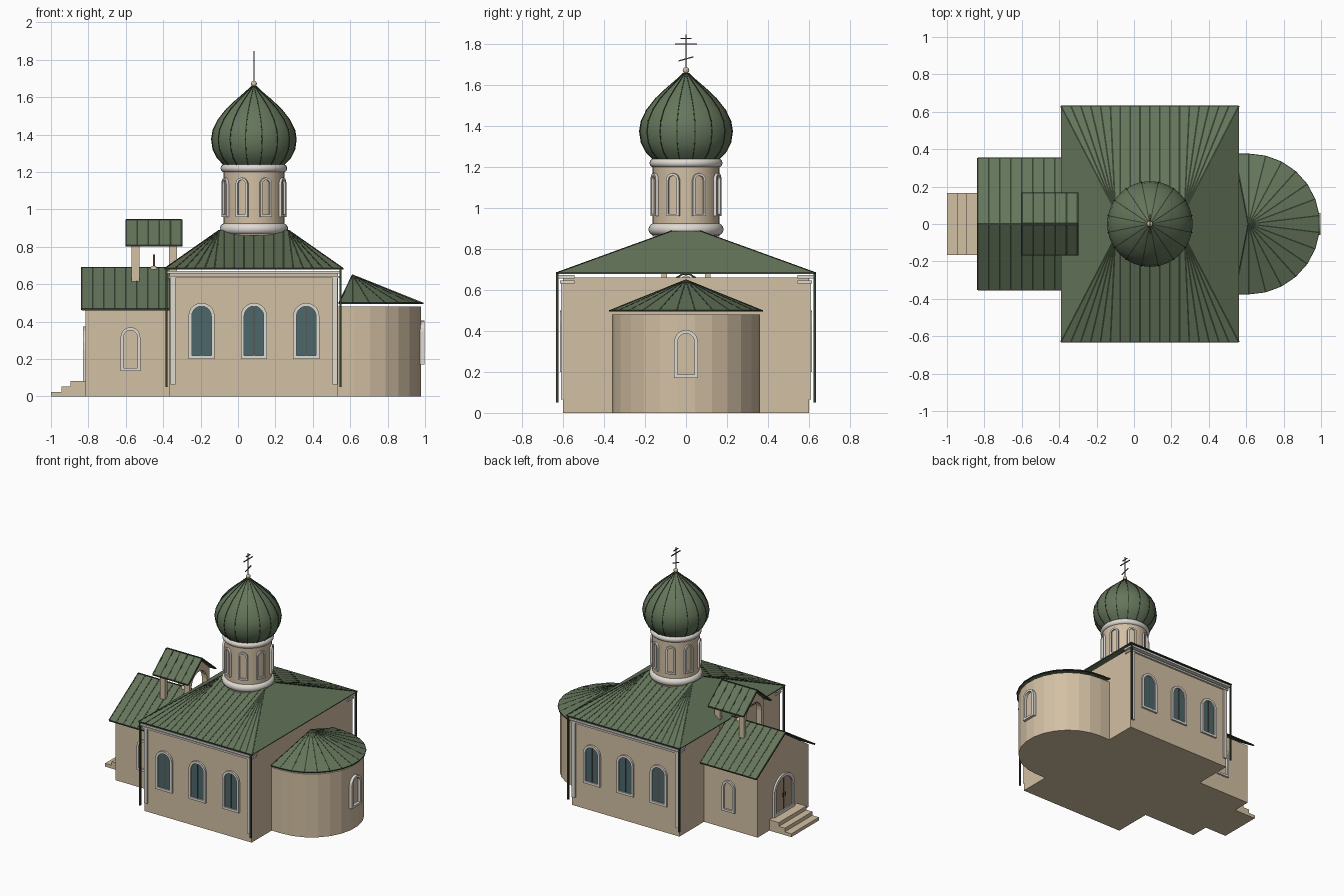
import bpy, bmesh
from math import sin, cos, pi, radians
from mathutils import Vector, Matrix

if "Cube" in bpy.data.objects:
    bpy.data.objects.remove(bpy.data.objects["Cube"])


def material(name, rgb):
    m = bpy.data.materials.new(name)
    m.use_nodes = True
    m.diffuse_color = (*rgb, 1)
    m.node_tree.nodes["Principled BSDF"].inputs["Base Color"].default_value = (*rgb, 1)
    return m


WALL = material("beige plaster", (0.65, 0.525, 0.37))
GREEN = material("green roof", (0.13, 0.18, 0.105))
SEAM = material("dark green seam", (0.035, 0.05, 0.028))
WHITE = material("white trim", (0.74, 0.70, 0.65))
GLASS = material("blue glass", (0.075, 0.135, 0.148))
IRON = material("dark iron", (0.11, 0.075, 0.05))
WOOD = material("door wood", (0.42, 0.32, 0.22))


def finish(name, bm, mat, smooth=False):
    bmesh.ops.recalc_face_normals(bm, faces=bm.faces)
    me = bpy.data.meshes.new(name)
    bm.to_mesh(me)
    bm.free()
    me.materials.append(mat)
    ob = bpy.data.objects.new(name, me)
    bpy.context.collection.objects.link(ob)
    if smooth:
        bpy.ops.object.select_all(action="DESELECT")
        ob.select_set(True)
        bpy.context.view_layer.objects.active = ob
        bpy.ops.object.shade_smooth_by_angle(angle=radians(40))
    return ob


def boxes(name, mat, spans):
    """Boxes given as (x0, x1, y0, y1, z0, z1)."""
    bm = bmesh.new()
    for x0, x1, y0, y1, z0, z1 in spans:
        mid = Matrix.Translation(((x0 + x1) / 2, (y0 + y1) / 2, (z0 + z1) / 2))
        bmesh.ops.create_cube(bm, size=1, matrix=mid @ Matrix.Diagonal((x1 - x0, y1 - y0, z1 - z0, 1)))
    finish(name, bm, mat)


def bars(name, mat, pairs, w=0.009):
    """Thin square bars between pairs of points."""
    bm = bmesh.new()
    for a, b in pairs:
        a, b = Vector(a), Vector(b)
        d = b - a
        turn = d.to_track_quat("Z", "Y").to_matrix().to_4x4()
        size = Matrix.Diagonal((w, w, d.length, 1))
        bmesh.ops.create_cube(bm, size=1, matrix=Matrix.Translation((a + b) / 2) @ turn @ size)
    finish(name, bm, mat)


def prism(name, mat, pts, vec):
    bm = bmesh.new()
    f = bm.faces.new([bm.verts.new(p) for p in pts])
    top = bmesh.ops.extrude_face_region(bm, geom=[f], use_keep_orig=True)["geom"]
    bmesh.ops.translate(bm, vec=vec, verts=[v for v in top if isinstance(v, bmesh.types.BMVert)])
    finish(name, bm, mat)


def sheet(name, panels, t=0.008):
    """Thin roof sheet made of flat panels."""
    bm = bmesh.new()
    for p in panels:
        bm.faces.new([bm.verts.new(v) for v in p])
    bmesh.ops.remove_doubles(bm, verts=bm.verts, dist=1e-4)
    mod = finish(name, bm, GREEN).modifiers.new("thickness", "SOLIDIFY")
    mod.thickness, mod.offset = t, 0


def lathe(name, mat, profile, cx, steps):
    bm = bmesh.new()
    vs = [bm.verts.new((r, 0, z)) for r, z in profile]
    es = [bm.edges.new(e) for e in zip(vs, vs[1:])]
    bmesh.ops.spin(bm, geom=vs + es, cent=(0, 0, 0), axis=(0, 0, 1), angle=2 * pi, steps=steps)
    bmesh.ops.remove_doubles(bm, verts=bm.verts, dist=1e-4)
    bmesh.ops.translate(bm, vec=(cx, 0, 0), verts=bm.verts)
    finish(name, bm, mat, True)


def arch(w, z0, z1, n=10):
    r = w / 2
    curve = [(r * cos(pi * i / n), z1 - r + r * sin(pi * i / n)) for i in range(n + 1)]
    return [(-r, z0), (r, z0)] + curve


def arch_window(name, origin, angle, w, z0, z1, border=0.018, depth=0.014, pane=None):
    """Arched frame on a wall whose outward direction is at the given angle."""
    out = Vector((cos(angle), sin(angle), 0))
    side = Vector((-sin(angle), cos(angle), 0))

    def place(p, d):
        return Vector(origin) + side * p[0] + out * d + Vector((0, 0, p[1]))
    outer = arch(w, z0, z1)
    inner = arch(w - 2 * border, z0 + border, z1 - border)
    bm = bmesh.new()
    rings = [[bm.verts.new(place(p, d)) for p in pts]
             for pts, d in ((outer, -0.004), (outer, depth), (inner, depth), (inner, -0.004))]
    n = len(outer)
    for a, b in zip(rings, rings[1:] + rings[:1]):
        for i in range(n):
            bm.faces.new((a[i], a[(i + 1) % n], b[(i + 1) % n], b[i]))
    finish(name + "_frame", bm, WHITE)
    if pane:
        prism(name + "_pane", pane, [place(p, -0.002) for p in inner], out * 0.006)
        bars(name + "_middle_bar", IRON, [(place((0, z0 + border), 0.005), place((0, z1 - border), 0.005))], 0.005)


# Main hall
X0, X1, CX = -0.365, 0.535, 0.085
boxes("hall_walls", WALL, [(X0, X1, -0.6, 0.6, 0, 0.66)])
trim, corners, pipes = [], [], []
for s in (-1, 1):
    for out, z0, z1 in ((0.03, 0.657, 0.672), (0.015, 0.632, 0.645)):
        ya, yb = sorted((s * 0.545, s * (0.6 + out)))
        yc = sorted((s * 0.59, s * (0.6 + out)))
        trim += [(X0 - out / 2, X1 + out / 2, *yc, z0, z1)]
        trim += [(X0 - out / 2, X0 + 0.02, ya, yb, z0, z1), (X1 - 0.02, X1 + out / 2, ya, yb, z0, z1)]
    yb = sorted((s * 0.59, s * 0.611))
    corners += [(X0 + 0.003, X0 + 0.03, *yb, 0.065, 0.632), (X1 - 0.03, X1 - 0.003, *yb, 0.065, 0.632)]
    pipes += [((x, s * 0.628, 0.05), (x, s * 0.628, 0.68)) for x in (-0.382, 0.548)]
    for i, x in enumerate((-0.195, CX, 0.365)):
        arch_window(f"hall_window_{'front' if s < 0 else 'back'}_{i + 1}", (x, s * 0.6, 0),
                    s * pi / 2, 0.14, 0.2, 0.5, 0.018, pane=GLASS)
boxes("hall_cornice", WHITE, trim)
boxes("corner_strips", WHITE, corners)
bars("downpipes", SEAM, pipes, 0.012)

# Hall roof with fanned seams on the long slopes
E0, E1, EY, T0, T1, TY, ZE, ZT = -0.39, 0.56, 0.63, -0.10, 0.27, 0.07, 0.682, 0.885
eave = [(E0, -EY, ZE), (E1, -EY, ZE), (E1, EY, ZE), (E0, EY, ZE)]
crown = [(T0, -TY, ZT), (T1, -TY, ZT), (T1, TY, ZT), (T0, TY, ZT)]
sheet("hall_roof", [(eave[i], eave[(i + 1) % 4], crown[(i + 1) % 4], crown[i]) for i in range(4)] + [crown])
seams = [(eave[0], eave[1]), (eave[2], eave[3])]
for s in (-1, 1):
    for i in range(19):
        x = E0 + (E1 - E0) * i / 18
        seams.append(((x, s * EY, ZE), (min(max(x, T0), T1), s * TY, ZT)))
bars("hall_roof_seams", SEAM, seams)


def gable_roof(name, x0, x1, half, z0, z1, count):
    sheet(name, [((x0, s * half, z0), (x1, s * half, z0), (x1, 0, z1), (x0, 0, z1)) for s in (-1, 1)])
    lines = [((x0, 0, z1), (x1, 0, z1))]
    for s in (-1, 1):
        lines.append(((x0, s * half, z0), (x1, s * half, z0)))
        for i in range(count + 1):
            x = x0 + (x1 - x0) * i / count
            lines.append(((x, s * half, z0), (x, 0, z1)))
    bars(name + "_seams", SEAM, lines)


# Entrance porch
prism("porch_walls", WALL, [(-0.815, -0.305, 0), (-0.815, 0.305, 0), (-0.815, 0.305, 0.475),
                            (-0.815, 0, 0.675), (-0.815, -0.305, 0.475)], (0.46, 0, 0))
gable_roof("porch_roof", -0.835, -0.365, 0.35, 0.465, 0.688, 8)
for s, label in ((-1, "front"), (1, "back")):
    arch_window("porch_blind_window_" + label, (-0.575, s * 0.305, 0), s * pi / 2, 0.105, 0.135, 0.37, 0.016)
prism("porch_steps", WALL, [(-1, -0.165, 0), (-1, -0.165, 0.025), (-0.945, -0.165, 0.025),
                            (-0.945, -0.165, 0.053), (-0.895, -0.165, 0.053), (-0.895, -0.165, 0.082),
                            (-0.81, -0.165, 0.082), (-0.81, -0.165, 0)], (0, 0.33, 0))
arch_window("door", (-0.815, 0, 0), pi, 0.25, 0.08, 0.375, 0.024, pane=WOOD)
bars("door_handles", IRON, [((-0.824, y, 0.2), (-0.824, y, 0.23)) for y in (-0.015, 0.015)], 0.006)

# Bell gable standing on the porch roof, with a small bell on its rod
opening = arch(0.186, 0.6, 0.84)[2:]
outline = [(-0.12, 0.6), (-0.12, 0.825), (0, 0.935), (0.12, 0.825), (0.12, 0.6), (0.093, 0.6)] + opening + [(-0.093, 0.6)]
for x, label in ((-0.57, "outer"), (-0.368, "inner")):
    prism("bell_gable_arch_" + label, WALL, [(x, y, z) for y, z in outline], (0.043, 0, 0))
gable_roof("bell_gable_roof", -0.598, -0.302, 0.165, 0.805, 0.943, 5)
lathe("bell", WALL, [(0, 0.672), (0.022, 0.676), (0.022, 0.684), (0.012, 0.697), (0, 0.7)], -0.45, 12)
bars("bell_rod", IRON, [((-0.45, 0, 0.69), (-0.45, 0, 0.76))], 0.01)

# Rounded apse
AX = 0.62
arc = [radians(-90 + 180 * i / 13) for i in range(14)]
prism("apse_walls", WALL, [(0.5, -0.36, 0)] + [(AX + 0.36 * cos(a), 0.36 * sin(a), 0) for a in arc]
      + [(0.5, 0.36, 0)], (0, 0, 0.48))
rim = [(0.54, -0.373, 0.498)] + [(0.613 + 0.378 * cos(a), 0.373 * sin(a), 0.498) for a in arc] + [(0.54, 0.373, 0.498)]
apex = (0.613, 0, 0.648)
sheet("apse_roof", [(p, q, apex) for p, q in zip(rim, rim[1:])] + [(rim[-1], rim[0], apex)], 0.006)
bars("apse_roof_seams", SEAM, [(p, apex) for p in rim] + list(zip(rim, rim[1:])), 0.007)
arch_window("apse_blind_window", (0.978, 0, 0), 0, 0.115, 0.17, 0.405, 0.017, 0.02)

# Drum with rings and blind windows
lathe("drum", WALL, [(0.163, 0.86), (0.163, 1.23)], CX, 32)
for label, r, z, h in (("lower", 0.153, 0.896, 0.03), ("upper", 0.156, 1.22, 0.022)):
    ring = [(r + h * cos(radians(t)), z + h * sin(radians(t))) for t in range(-90, 91, 20)]
    lathe(f"drum_ring_{label}", WHITE, [(0.1, z - h)] + ring + [(0.1, z + h)], CX, 32)
for i in range(8):
    a = radians(22.5 + 45 * i)
    arch_window(f"drum_window_{i + 1}", (CX + 0.16 * cos(a), 0.16 * sin(a), 0), a, 0.068, 0.96, 1.17, 0.012, 0.014)

# Onion dome with ribs
profile = [(0.165, 1.24), (0.199, 1.275), (0.221, 1.32), (0.229, 1.375), (0.221, 1.425), (0.194, 1.48),
           (0.15, 1.535), (0.096, 1.585), (0.048, 1.625), (0.012, 1.658)]
lathe("onion_dome", GREEN, [(0, 1.24)] + profile + [(0, 1.66)], CX, 32)
ribs = []
for i in range(16):
    a = 2 * pi * (i + 0.5) / 16
    pts = [(CX + r * cos(a), r * sin(a), z) for r, z in profile]
    ribs += zip(pts, pts[1:])
bars("dome_ribs", SEAM, ribs, 0.005)

# Ball and three-barred cross
bm = bmesh.new()
bmesh.ops.create_uvsphere(bm, u_segments=16, v_segments=8, radius=0.016, matrix=Matrix.Translation((CX, 0, 1.672)))
finish("dome_ball", bm, WALL, True)
rows = ((0.053, 1.8, 1.8), (0.026, 1.828, 1.828), (0.036, 1.718, 1.738))
bars("dome_cross", IRON, [((CX, 0, 1.675), (CX, 0, 1.847))]
     + [((CX, -half, za), (CX, half, zb)) for half, za, zb in rows], 0.006)
